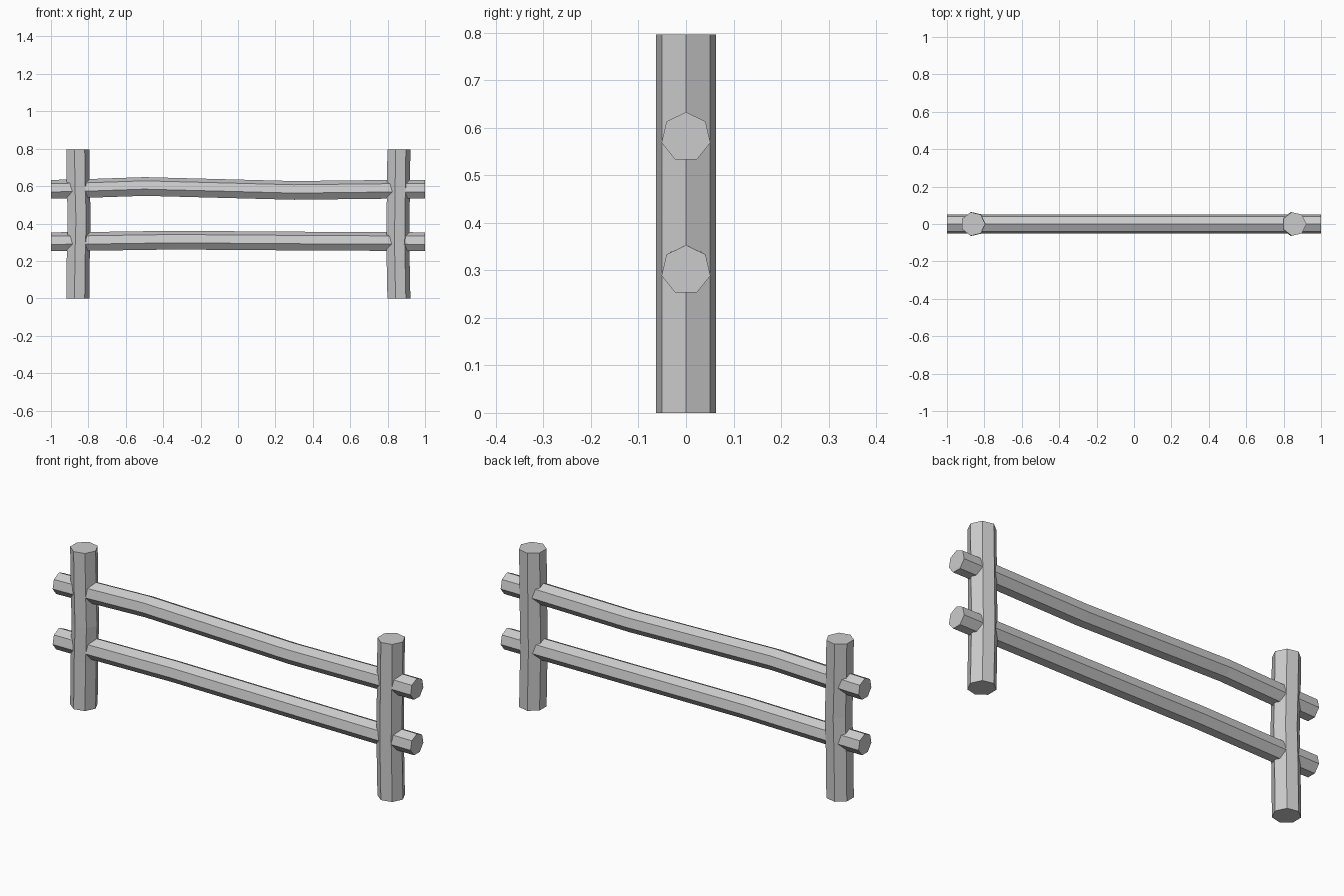
import bpy, bmesh
from math import pi, sin, cos
from mathutils import Vector

if "Cube" in bpy.data.objects:
    bpy.data.objects.remove(bpy.data.objects["Cube"])

SIDES = 7


def log(name, path, radius, u, v):
    """Sweep a seven-sided ring (apex along u) through the path points."""
    bm = bmesh.new()
    u, v = Vector(u), Vector(v)
    rings = []
    for p in path:
        rings.append([bm.verts.new(Vector(p)
                      + u * radius * cos(2 * pi * i / SIDES)
                      + v * radius * sin(2 * pi * i / SIDES))
                      for i in range(SIDES)])
    for a, b in zip(rings, rings[1:]):
        for i in range(SIDES):
            j = (i + 1) % SIDES
            bm.faces.new((a[i], a[j], b[j], b[i]))
    bm.faces.new(rings[0])
    bm.faces.new(rings[-1])
    bmesh.ops.recalc_face_normals(bm, faces=bm.faces)
    mesh = bpy.data.meshes.new(name)
    bm.to_mesh(mesh)
    bm.free()
    ob = bpy.data.objects.new(name, mesh)
    bpy.context.collection.objects.link(ob)
    return ob


# Upright posts, slightly crooked along x
posts = {
    "left_post": (-0.86, [(0, 0), (0.24, 0.003), (0.42, 0.008), (0.6, 0.003), (0.796, 0)]),
    "right_post": (0.857, [(0, 0), (0.3, -0.006), (0.55, -0.003), (0.796, 0)]),
}
for name, (x, bends) in posts.items():
    log(name, [(x + dx, 0, z) for z, dx in bends], 0.0647, (1, 0, 0), (0, 1, 0))

# Horizontal rails, slightly wavy along z
rails = {
    "upper_rail": (0.5805, [(-1, 0), (-0.82, 0.004), (-0.5, 0.015), (0.3, -0.006), (0.82, 0), (1, 0)]),
    "lower_rail": (0.3005, [(-1, 0), (-0.82, 0.001), (-0.35, 0.008), (0.35, 0.003), (1, 0)]),
}
for name, (z, bends) in rails.items():
    log(name, [(x, 0, z + dz) for x, dz in bends], 0.0526, (0, 0, 1), (0, 1, 0))
